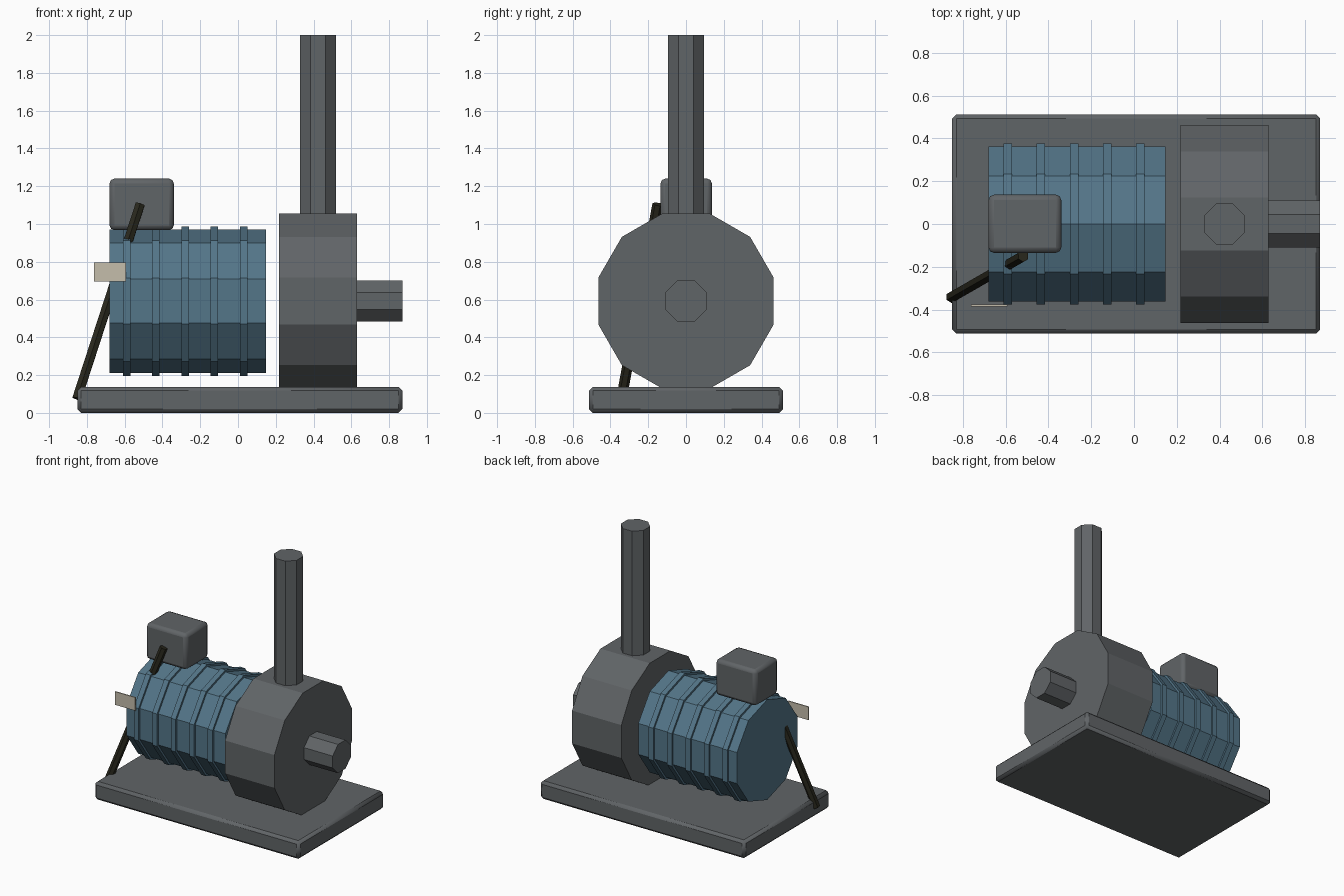
import bpy, math
from mathutils import Vector

if "Cube" in bpy.data.objects:
    bpy.data.objects.remove(bpy.data.objects["Cube"])


def material(name, rgb):
    m = bpy.data.materials.new(name)
    m.diffuse_color = (*rgb, 1)
    m.use_nodes = True
    m.node_tree.nodes["Principled BSDF"].inputs["Base Color"].default_value = m.diffuse_color
    return m


STEEL = material("dark grey steel", (0.118, 0.128, 0.135))
BLUE = material("motor blue", (0.088, 0.180, 0.250))
RUBBER = material("black rubber", (0.022, 0.021, 0.012))
PLATE = material("cream plate", (0.56, 0.51, 0.41))


def box(name, lo, hi, mat, bevel=0, segments=1):
    lo, hi = Vector(lo), Vector(hi)
    bpy.ops.mesh.primitive_cube_add(size=1, location=(lo + hi) / 2)
    ob = bpy.context.object
    ob.name = name
    ob.scale = hi - lo
    bpy.ops.object.transform_apply(location=False, rotation=False, scale=True)
    ob.data.materials.append(mat)
    if bevel:
        mod = ob.modifiers.new("bevel", 'BEVEL')
        mod.width, mod.segments = bevel, segments
        bpy.ops.object.shade_smooth_by_angle(angle=math.radians(40))
    return ob


def prism(name, start, end, radius, sides, mat, turn=0.0):
    """Regular prism between two points, first corner turned about its axis."""
    a, b = Vector(start), Vector(end)
    d = b - a
    bpy.ops.mesh.primitive_cylinder_add(vertices=sides, radius=radius,
                                        depth=d.length, location=(a + b) / 2)
    ob = bpy.context.object
    ob.name = name
    for v in ob.data.vertices:
        x, y, z = v.co
        c, s = math.cos(turn), math.sin(turn)
        v.co = (c * x - s * y, s * x + c * y, z)
    ob.rotation_euler = d.to_track_quat('Z', 'Y').to_euler()
    ob.data.materials.append(mat)
    return ob


def flat_r(apothem, sides):
    return apothem / math.cos(math.pi / sides)


AXIS = 0.592  # height of the shaft line

# Base plate
box("base_plate", (-0.85, -0.513, 0), (0.87, 0.513, 0.138), STEEL, 0.02, 1)

# Motor body and cooling ribs: ten sides, corner at the top
prism("motor_body", (-0.68, 0, AXIS), (0.147, 0, AXIS), 0.38, 10, BLUE)
for i in range(5):
    x = -0.59 + 0.155 * i
    prism(f"motor_rib_{i + 1}", (x - 0.02, 0, AXIS), (x + 0.02, 0, AXIS),
          0.396, 10, BLUE)

# Fan or pump casing with flat top, inlet stub and upright pipe
prism("casing", (0.217, 0, AXIS), (0.63, 0, AXIS), flat_r(0.464, 12), 12,
      STEEL, math.pi / 12)
prism("inlet_stub", (0.60, 0, AXIS), (0.87, 0, AXIS), flat_r(0.109, 8), 8,
      STEEL, math.pi / 8)
prism("outlet_pipe", (0.424, 0, 1.0), (0.424, 0, 2.0), flat_r(0.095, 8), 8,
      STEEL, math.pi / 8)

# Terminal box on the motor
box("terminal_box", (-0.68, -0.135, 0.968), (-0.34, 0.137, 1.24), STEEL, 0.025, 2)

# Cable running down through the motor flank to the base
prism("cable", (-0.518, -0.15, 1.105), (-0.853, -0.342, 0.075), 0.028, 6, RUBBER)

# Thin name plate
box("name_plate", (-0.762, -0.385, 0.695), (-0.592, -0.377, 0.795), PLATE)
